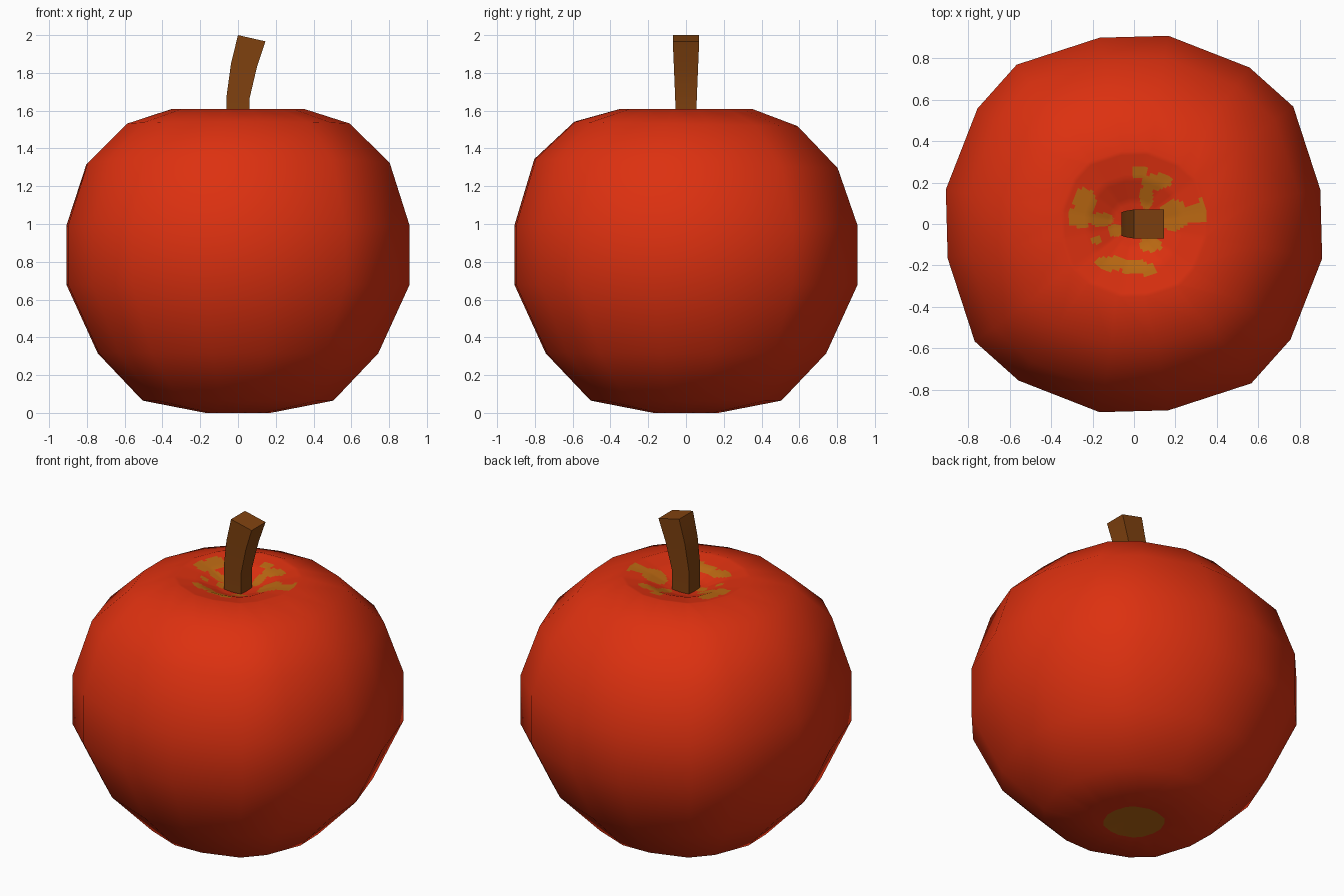
import bpy, bmesh, math
from mathutils import Vector

if "Cube" in bpy.data.objects:
    bpy.data.objects.remove(bpy.data.objects["Cube"])


def material(name, rgb):
    m = bpy.data.materials.new(name)
    m.diffuse_color = (*rgb, 1)
    m.use_nodes = True
    m.node_tree.nodes["Principled BSDF"].inputs["Base Color"].default_value = m.diffuse_color
    return m


red = material("apple red", (0.72, 0.03, 0.005))
ochre = material("ochre patches", (0.5, 0.14, 0.006))
brown = material("stem brown", (0.22, 0.055, 0.005))


def finish(bm, name, mats):
    bmesh.ops.recalc_face_normals(bm, faces=bm.faces)
    me = bpy.data.meshes.new(name)
    bm.to_mesh(me)
    bm.free()
    for m in mats:
        me.materials.append(m)
    ob = bpy.data.objects.new(name, me)
    bpy.context.collection.objects.link(ob)
    return ob


def bridge(bm, a, b):
    n = len(a)
    for i in range(n):
        bm.faces.new((a[i], a[(i + 1) % n], b[(i + 1) % n], b[i]))


# --- apple body: squarish 16-sided rings lofted along a profile ---
quarter = [(1, 0.185), (0.855, 0.63), (0.62, 0.84), (0.185, 1.01)]
section = []
for k in range(4):
    pts = quarter
    for x, y in pts:
        for _ in range(k):
            x, y = -y, x
        section.append((x, y))

# (half width, height, backward tilt)
profile = [(0.17, 0.0, 0), (0.5, 0.065, 0), (0.735, 0.315, 0), (0.9, 0.68, 0),
           (0.9, 0.99, 0), (0.795, 1.32, 0.03), (0.585, 1.53, 0.02),
           (0.35, 1.608, 0), (0.22, 1.585, 0), (0.11, 1.54, 0)]
bm = bmesh.new()
rings = [[bm.verts.new((r * x, r * y, z - t * r * y)) for x, y in section]
         for r, z, t in profile]
for a, b in zip(rings, rings[1:]):
    bridge(bm, a, b)
for ring, z in ((rings[0], 0.05), (rings[-1], 1.52)):
    c = bm.verts.new((0, 0, z))
    for i in range(16):
        bm.faces.new((ring[i], ring[(i + 1) % 16], c))

# fine cuts in the top hollow so the patches can be coloured
top = [f for f in bm.faces if min(v.co.z for v in f.verts) > 1.51
       and all(v.co.xy.length < 0.4 for v in f.verts)]
edges = list({e for f in top for e in f.edges})
bmesh.ops.subdivide_edges(bm, edges=edges, cuts=6, use_grid_fill=True)

# ochre blobs around the stem: x, y, x radius, y radius
blobs = [(-0.235, 0.115, 0.055, 0.055), (-0.26, 0.035, 0.06, 0.055),
         (-0.16, 0.02, 0.06, 0.035), (-0.09, -0.03, 0.04, 0.03),
         (0.03, 0.25, 0.04, 0.035), (0.11, 0.205, 0.075, 0.04),
         (0.06, 0.13, 0.035, 0.06), (0.19, 0.04, 0.07, 0.075),
         (0.29, 0.05, 0.06, 0.04), (0.335, 0.065, 0.045, 0.055),
         (-0.11, -0.19, 0.075, 0.035), (0.0, -0.205, 0.07, 0.035),
         (0.07, -0.22, 0.04, 0.03), (0.08, -0.10, 0.055, 0.035),
         (-0.18, -0.075, 0.025, 0.018)]
for f in bm.faces:
    f.smooth = True
    c = f.calc_center_median()
    if c.z > 1.5 and c.xy.length < 0.4:
        f.material_index = int(any(
            ((c.x - x) / rx) ** 2 + ((c.y - y) / ry) ** 2 < 1
            for x, y, rx, ry in blobs))
    elif c.z < 0.06 and c.xy.length < 0.17:   # base dimple
        f.material_index = 1
finish(bm, "apple_body", [red, ochre])

# --- stem: square section bending to the right ---
# left x, left z, right x, right z, half depth
path = [(-0.06, 1.5, 0.06, 1.5, 0.055), (-0.06, 1.68, 0.06, 1.66, 0.057),
        (-0.037, 1.85, 0.1, 1.83, 0.064), (0.0, 2.0, 0.145, 1.967, 0.07)]
bm = bmesh.new()
rings = [[bm.verts.new(p) for p in
          ((xl, -d, zl), (xr, -d, zr), (xr, d, zr), (xl, d, zl))]
         for xl, zl, xr, zr, d in path]
for a, b in zip(rings, rings[1:]):
    bridge(bm, a, b)
bm.faces.new(rings[0])
bm.faces.new(rings[-1])
stem = finish(bm, "stem", [brown])
bpy.context.view_layer.objects.active = stem
stem.select_set(True)
bpy.ops.object.shade_smooth_by_angle(angle=math.radians(40))
